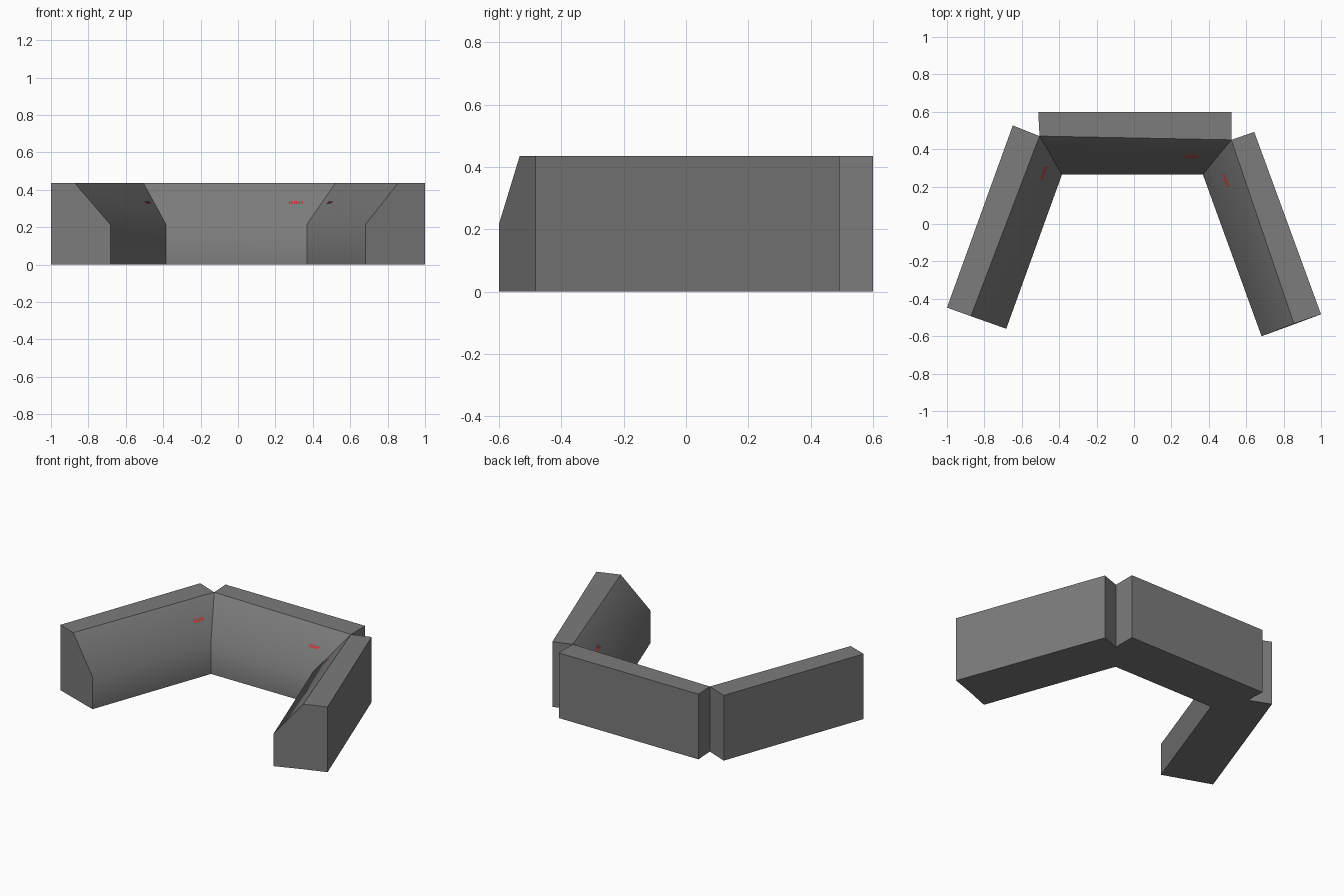
import bpy, bmesh
from mathutils import Vector

if "Cube" in bpy.data.objects:
    bpy.data.objects.remove(bpy.data.objects["Cube"])

TOP, KNEE = 0.435, 0.215          # height of the flat top, height where the slope ends


def material(name, rgb):
    m = bpy.data.materials.new(name)
    m.diffuse_color = (*rgb, 1)
    m.use_nodes = True
    m.node_tree.nodes["Principled BSDF"].inputs["Base Color"].default_value = m.diffuse_color
    return m


grey = material("dark grey", (0.2, 0.2, 0.2))
red = material("red", (0.6, 0.03, 0.03))


def make_object(name, bm, mat):
    me = bpy.data.meshes.new(name)
    bm.to_mesh(me)
    bm.free()
    ob = bpy.data.objects.new(name, me)
    bpy.context.collection.objects.link(ob)
    me.materials.append(mat)
    return ob


# Plan points (outer, crease, inner) at both ends of each desk section
left_seam = ((-0.505, 0.47), (-0.385, 0.265))
right_seam = ((0.52, 0.45), (0.368, 0.265))
sections = [
    (((-1.0, -0.447), (-0.872, -0.493), (-0.683, -0.56)), ((-0.648, 0.527), *left_seam)),
    (((-0.512, 0.6), *left_seam), ((0.52, 0.6), *right_seam)),
    (((0.643, 0.492), *right_seam), ((1.0, -0.483), (0.855, -0.533), (0.682, -0.6))),
]

# Console desk: three sloped sections mitred at the inner corners
bm = bmesh.new()
cache = {}


def vert(p, z):
    key = (*p, z)
    if key not in cache:
        cache[key] = bm.verts.new(key)
    return cache[key]


def profile(outer, crease, inner):
    return [vert(outer, 0), vert(outer, TOP), vert(crease, TOP),
            vert(inner, KNEE), vert(inner, 0), vert(crease, 0)]


for i, (a, b) in enumerate(sections):
    pa, pb = profile(*a), profile(*b)
    for j in range(6):
        k = (j + 1) % 6
        bm.faces.new((pa[j], pa[k], pb[k], pb[j]))
    for p, open_end in ((pa, i == 0), (pb, i == 2)):
        # free ends get a full cap, mitred ends only the back strip
        bm.faces.new(p if open_end else (p[0], p[1], p[2], p[5]))
bmesh.ops.recalc_face_normals(bm, faces=bm.faces)
desk = make_object("console_desk", bm, grey)
bpy.context.view_layer.objects.active = desk
desk.select_set(True)
bpy.ops.object.shade_smooth_by_angle(angle=0.785)

# Small red indicator ticks lying on each sloped panel
for (a, b), u, name in zip(sections, (0.89, 0.845, 0.14), ("left", "middle", "right")):
    ca, cb = (Vector((*s[1], TOP)) for s in (a, b))
    ia, ib = (Vector((*s[2], KNEE)) for s in (a, b))
    v = 0.477
    sa, sb = ca.lerp(ia, v), cb.lerp(ib, v)
    along = (sb - sa).normalized()
    down = ia.lerp(ib, u) - ca.lerp(cb, u)
    down = (down - along * down.dot(along)).normalized()
    n = down.cross(along)
    centre = sa.lerp(sb, u) + n * (0.003 if n.z > 0 else -0.003)
    bm = bmesh.new()
    for t in range(6):
        c = centre + along * ((t - 2.5) * 0.0125)
        bm.faces.new([bm.verts.new(c + along * x * 0.004 + down * y * 0.012)
                      for x, y in ((-1, -1), (-1, 1), (1, 1), (1, -1))])
    for f in bm.faces:
        f.normal_update()
        if f.normal.z < 0:
            f.normal_flip()
    make_object(name + "_indicator_ticks", bm, red)
